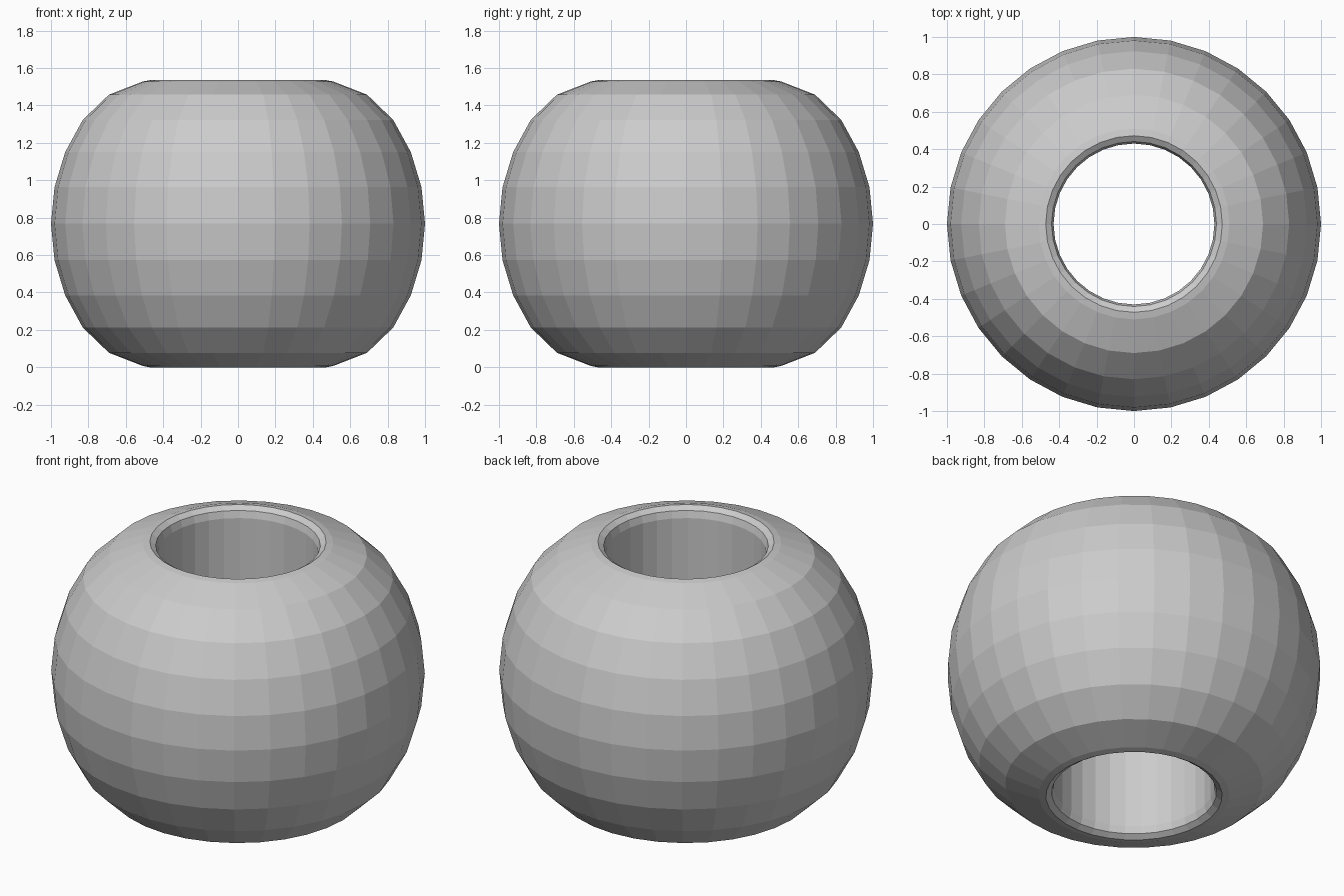
import bpy, bmesh, math

if "Cube" in bpy.data.objects:
    bpy.data.objects.remove(bpy.data.objects["Cube"])

SIDES = 32
MID = 0.7675

# Upper half of the bead's cross-section: (radius, height above the middle)
half = [(1.0, 0.0), (0.981, 0.195), (0.924, 0.383), (0.83, 0.555),
        (0.69, 0.69), (0.51, 0.76), (0.472, 0.7675),
        (0.441, 0.747), (0.43, 0.707)]
profile = [(r, MID + h) for r, h in half]
profile += [(r, MID - h) for r, h in reversed(half[1:])]

# Spin the closed section into a pierced bead
bm = bmesh.new()
rings = []
for i in range(SIDES):
    a = 2 * math.pi * i / SIDES
    rings.append([bm.verts.new((r * math.cos(a), r * math.sin(a), z))
                  for r, z in profile])
n = len(profile)
for i in range(SIDES):
    a, b = rings[i], rings[(i + 1) % SIDES]
    for j in range(n):
        k = (j + 1) % n
        bm.faces.new((a[j], b[j], b[k], a[k]))
bmesh.ops.recalc_face_normals(bm, faces=bm.faces)

mesh = bpy.data.meshes.new("bead")
bm.to_mesh(mesh)
bm.free()
bead = bpy.data.objects.new("bead", mesh)
bpy.context.collection.objects.link(bead)
